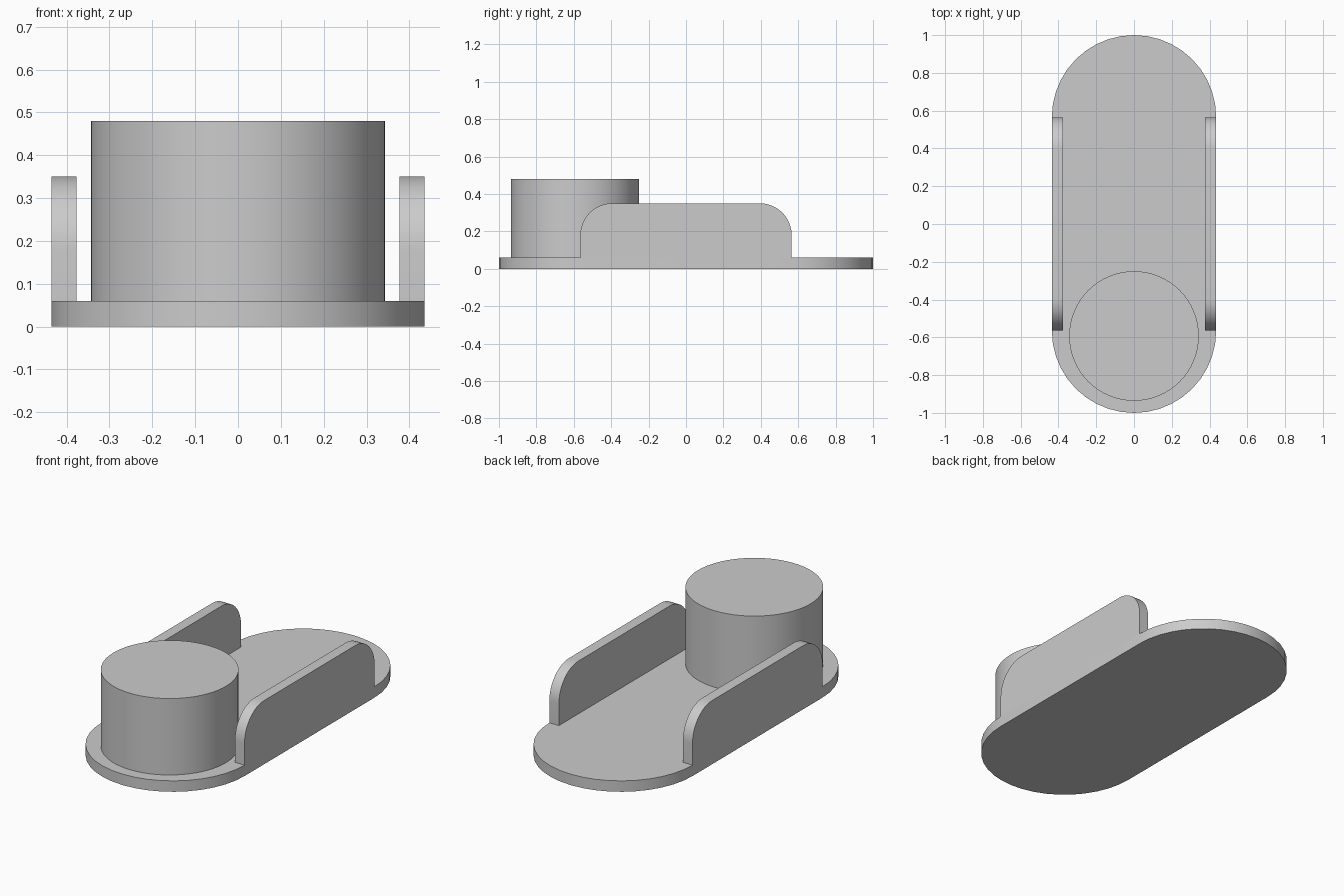
import bpy
import bmesh
from math import cos, sin, pi, radians

HALF_WIDTH = 0.435      # half width of the base plate, also its end radius
STRAIGHT = 0.565        # half length of the straight sides
PLATE_TOP = 0.06
WALL_TOP = 0.35
WALL_THICK = 0.058
CORNER = 0.17

default = bpy.data.objects.get("Cube")
if default:
    bpy.data.objects.remove(default, do_unlink=True)

# Single plain grey
grey = bpy.data.materials.new("plain_grey")
grey.use_nodes = True
colour = (0.6, 0.6, 0.6, 1)
grey.diffuse_color = colour
grey.node_tree.nodes["Principled BSDF"].inputs["Base Color"].default_value = colour


def arc(cx, cy, radius, start, end, steps):
    """Points along an arc, angles in degrees."""
    angles = [radians(start + (end - start) * i / steps) for i in range(steps + 1)]
    return [(cx + radius * cos(a), cy + radius * sin(a)) for a in angles]


def prism(name, outline, place, offset):
    """Extrude a flat outline, placed in space by a function, along an offset."""
    bm = bmesh.new()
    face = bm.faces.new([bm.verts.new(place(u, v)) for u, v in outline])
    extruded = bmesh.ops.extrude_face_region(bm, geom=[face], use_keep_orig=True)
    moved = [g for g in extruded["geom"] if isinstance(g, bmesh.types.BMVert)]
    bmesh.ops.translate(bm, verts=moved, vec=offset)
    bmesh.ops.recalc_face_normals(bm, faces=bm.faces)
    mesh = bpy.data.meshes.new(name)
    bm.to_mesh(mesh)
    bm.free()
    mesh.materials.append(grey)
    obj = bpy.data.objects.new(name, mesh)
    bpy.context.collection.objects.link(obj)
    bpy.ops.object.select_all(action='DESELECT')
    obj.select_set(True)
    bpy.context.view_layer.objects.active = obj
    bpy.ops.object.shade_smooth_by_angle(angle=radians(30))
    return obj


# Base plate with round ends
stadium = (arc(0, STRAIGHT, HALF_WIDTH, 0, 180, 20)
           + arc(0, -STRAIGHT, HALF_WIDTH, 180, 360, 20))
prism("base_plate", stadium, lambda u, v: (u, v, 0), (0, 0, PLATE_TOP))

# Round drum at the front
drum = arc(0, -0.593, 0.343, 0, 360, 64)[:-1]
prism("front_drum", drum, lambda u, v: (u, v, PLATE_TOP), (0, 0, 0.42))

# Side walls with rounded upper corners
bend_y, bend_z = STRAIGHT - CORNER, WALL_TOP - CORNER
profile = ([(-STRAIGHT, PLATE_TOP), (STRAIGHT, PLATE_TOP)]
           + arc(bend_y, bend_z, CORNER, 0, 90, 12)
           + arc(-bend_y, bend_z, CORNER, 90, 180, 12))
for name, side in (("left_wall", 1), ("right_wall", -1)):
    prism(name, profile, lambda u, v: (side * HALF_WIDTH, u, v),
          (-side * WALL_THICK, 0, 0))
